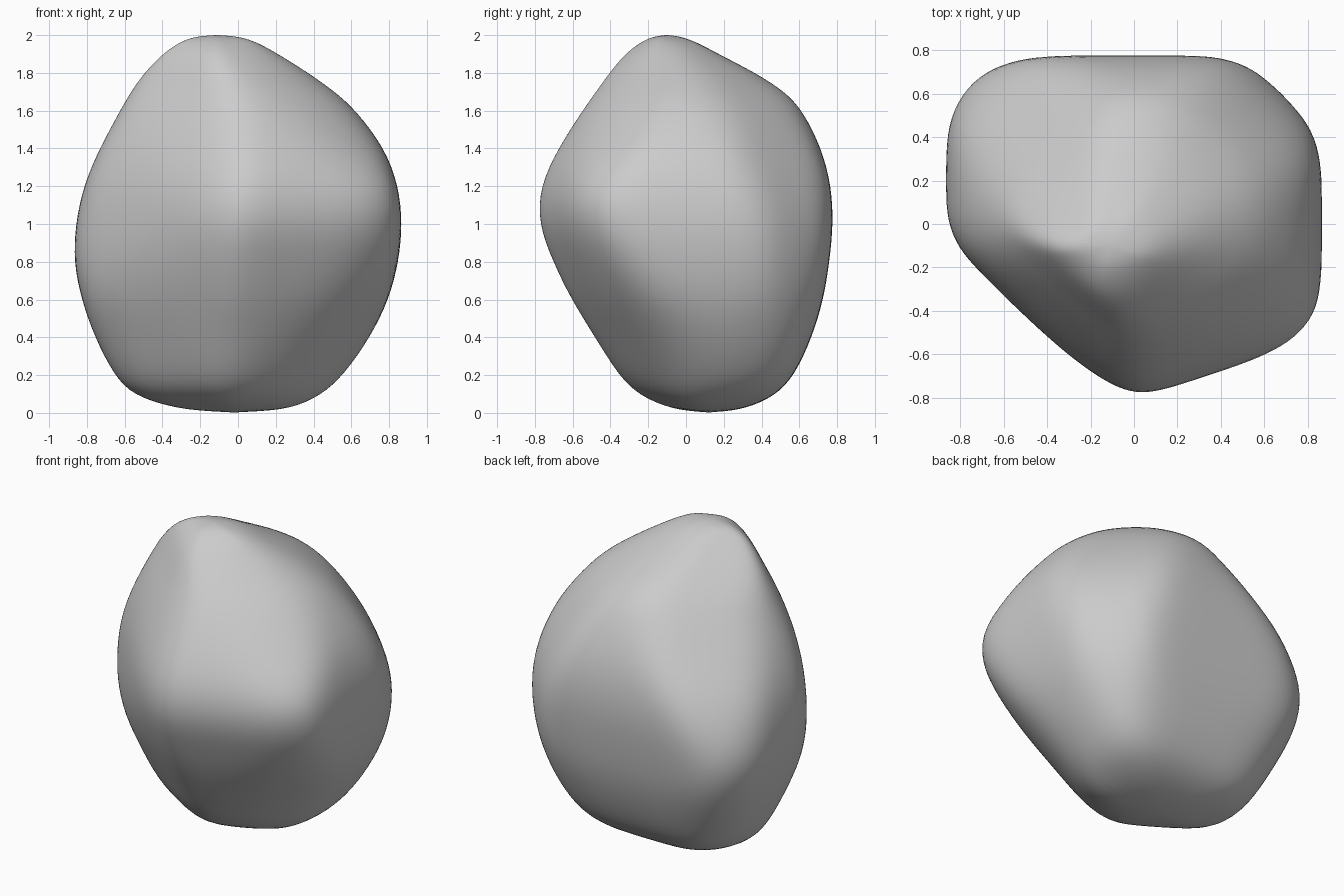
import bpy
import bmesh
import math
from mathutils import Vector

SEGMENTS = 40

# Reach of the stone at each height:
# z, right, back, left, front, then the diagonals
# right-back, left-back, left-front, right-front (as |x| + |y|)
LEVELS = [
    (0.02, 0.29, 0.31, 0.34, 0.07, 0.45, 0.50, 0.26, 0.25),
    (0.09, 0.44, 0.47, 0.56, 0.24, 0.78, 0.87, 0.53, 0.41),
    (0.20, 0.56, 0.57, 0.66, 0.35, 1.00, 1.03, 0.67, 0.54),
    (0.40, 0.70, 0.66, 0.76, 0.47, 1.16, 1.21, 0.80, 0.76),
    (0.60, 0.79, 0.72, 0.82, 0.59, 1.23, 1.34, 0.88, 0.97),
    (0.80, 0.84, 0.75, 0.86, 0.69, 1.27, 1.41, 0.92, 1.15),
    (1.00, 0.86, 0.77, 0.85, 0.77, 1.26, 1.35, 0.92, 1.28),
    (1.20, 0.84, 0.76, 0.81, 0.76, 1.18, 1.21, 0.90, 1.28),
    (1.40, 0.77, 0.71, 0.73, 0.66, 1.03, 0.99, 0.84, 1.03),
    (1.60, 0.63, 0.62, 0.64, 0.54, 0.83, 0.78, 0.76, 0.80),
    (1.70, 0.52, 0.53, 0.59, 0.47, 0.67, 0.66, 0.68, 0.66),
    (1.80, 0.38, 0.37, 0.54, 0.40, 0.48, 0.51, 0.60, 0.50),
    (1.90, 0.22, 0.17, 0.46, 0.32, 0.23, 0.34, 0.52, 0.35),
    (1.96, 0.11, 0.06, 0.35, 0.24, 0.07, 0.23, 0.45, 0.25),
    (1.99, 0.02, -0.02, 0.25, 0.18, -0.06, 0.17, 0.37, 0.18),
]


def direction(degrees):
    a = math.radians(degrees)
    return Vector((math.cos(a), math.sin(a)))


def section(level):
    """Rounded many-sided outline that touches the given reaches."""
    z, right, back, left, front = level[:5]
    centre = Vector(((right - left) / 2, (back - front) / 2))
    # ridges are crisp around the middle and worn round above and below
    crisp = max(0, 1 - ((z - 1) / 0.6) ** 2)
    power = 10 + 14 * crisp
    depth = (1.05 - 0.04 * crisp) * (back + front) / 2
    planes = []
    for i, reach in enumerate((right, back, left)):
        d = direction(90 * i)
        planes.append((d, reach - centre.dot(d)))
    for i, reach in enumerate(level[5:]):
        d = direction(45 + 90 * i)
        planes.append((d, reach / math.sqrt(2) - centre.dot(d)))
    # two slanted front faces that meet in the front ridge
    planes.append((direction(-72), 0.98 * depth))
    planes.append((direction(-120), 0.90 * depth))

    points = []
    for i in range(SEGMENTS):
        d = direction(360 * i / SEGMENTS)
        total = sum(max(0, d.dot(n) / h) ** power for n, h in planes)
        p = centre + d * 1.013 * total ** (-1 / power)
        points.append((p.x, p.y, z))
    return points


def stone_material():
    mat = bpy.data.materials.new("stone_grey")
    colour = (0.6, 0.6, 0.6, 1)
    mat.use_nodes = True
    mat.diffuse_color = colour
    for node in mat.node_tree.nodes:
        if node.type == 'BSDF_PRINCIPLED':
            node.inputs["Base Color"].default_value = colour
            node.inputs["Roughness"].default_value = 0.8
    return mat


def build_boulder():
    bm = bmesh.new()
    rings = [[bm.verts.new(p) for p in section(lv)] for lv in LEVELS]
    bottom = bm.verts.new((-0.02, 0.12, 0))
    top = bm.verts.new((-0.11, -0.1, 2.002))
    for i in range(SEGMENTS):
        j = (i + 1) % SEGMENTS
        for low, high in zip(rings, rings[1:]):
            bm.faces.new((low[i], low[j], high[j], high[i]))
        bm.faces.new((bottom, rings[0][j], rings[0][i]))
        bm.faces.new((top, rings[-1][i], rings[-1][j]))
    bmesh.ops.recalc_face_normals(bm, faces=bm.faces)
    for face in bm.faces:
        face.smooth = True
    mesh = bpy.data.meshes.new("boulder")
    bm.to_mesh(mesh)
    bm.free()
    mesh.materials.append(stone_material())
    boulder = bpy.data.objects.new("boulder", mesh)
    bpy.context.collection.objects.link(boulder)

    # round the ridges
    rounded = boulder.modifiers.new("rounded", 'SUBSURF')
    rounded.levels = 2
    rounded.render_levels = 2


cube = bpy.data.objects.get("Cube")
if cube:
    bpy.data.objects.remove(cube, do_unlink=True)
build_boulder()
